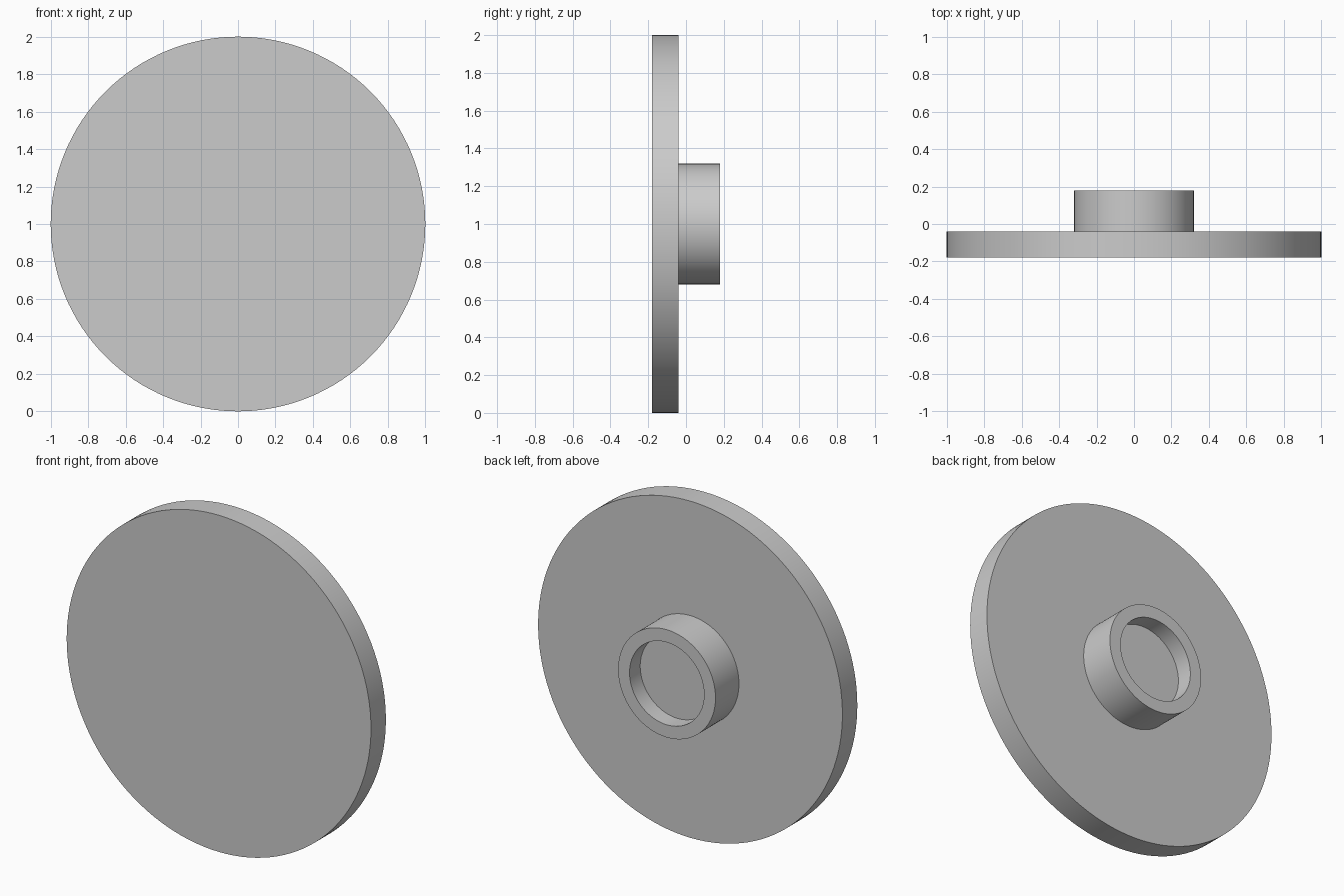
import bpy
import bmesh
import math

SEGMENTS = 128
CENTRE_Z = 1.0

cube = bpy.data.objects.get("Cube")
if cube:
    bpy.data.objects.remove(cube, do_unlink=True)

grey = bpy.data.materials.new("light grey")
grey.use_nodes = True
grey.diffuse_color = (0.6, 0.6, 0.6, 1)
grey.node_tree.nodes["Principled BSDF"].inputs["Base Color"].default_value = (0.6, 0.6, 0.6, 1)


def lathe(name, profile):
    """Revolve (radius, y) points about the front-to-back axis."""
    bm = bmesh.new()
    verts = [bm.verts.new((r, y, 0)) for r, y in profile]
    edges = [bm.edges.new(pair) for pair in zip(verts, verts[1:])]
    bmesh.ops.spin(bm, geom=verts + edges, cent=(0, 0, 0), axis=(0, 1, 0),
                   angle=math.tau, steps=SEGMENTS, use_duplicate=False)
    bmesh.ops.remove_doubles(bm, verts=bm.verts[:], dist=0.0001)
    bmesh.ops.recalc_face_normals(bm, faces=bm.faces[:])
    mesh = bpy.data.meshes.new(name)
    bm.to_mesh(mesh)
    bm.free()
    mesh.materials.append(grey)
    obj = bpy.data.objects.new(name, mesh)
    obj.location.z = CENTRE_Z
    bpy.context.collection.objects.link(obj)
    bpy.ops.object.select_all(action='DESELECT')
    obj.select_set(True)
    bpy.context.view_layer.objects.active = obj
    bpy.ops.object.shade_smooth_by_angle(angle=math.radians(30))
    return obj


# Large flat disc at the front
lathe("disc", [(0, -0.18), (1, -0.18), (1, -0.04), (0, -0.04)])

# Rear hub with a shallow round recess, seated on the disc
lathe("hub", [(0, -0.04), (0.32, -0.04), (0.32, 0.18), (0.245, 0.18),
              (0.245, 0.08), (0, 0.08)])
